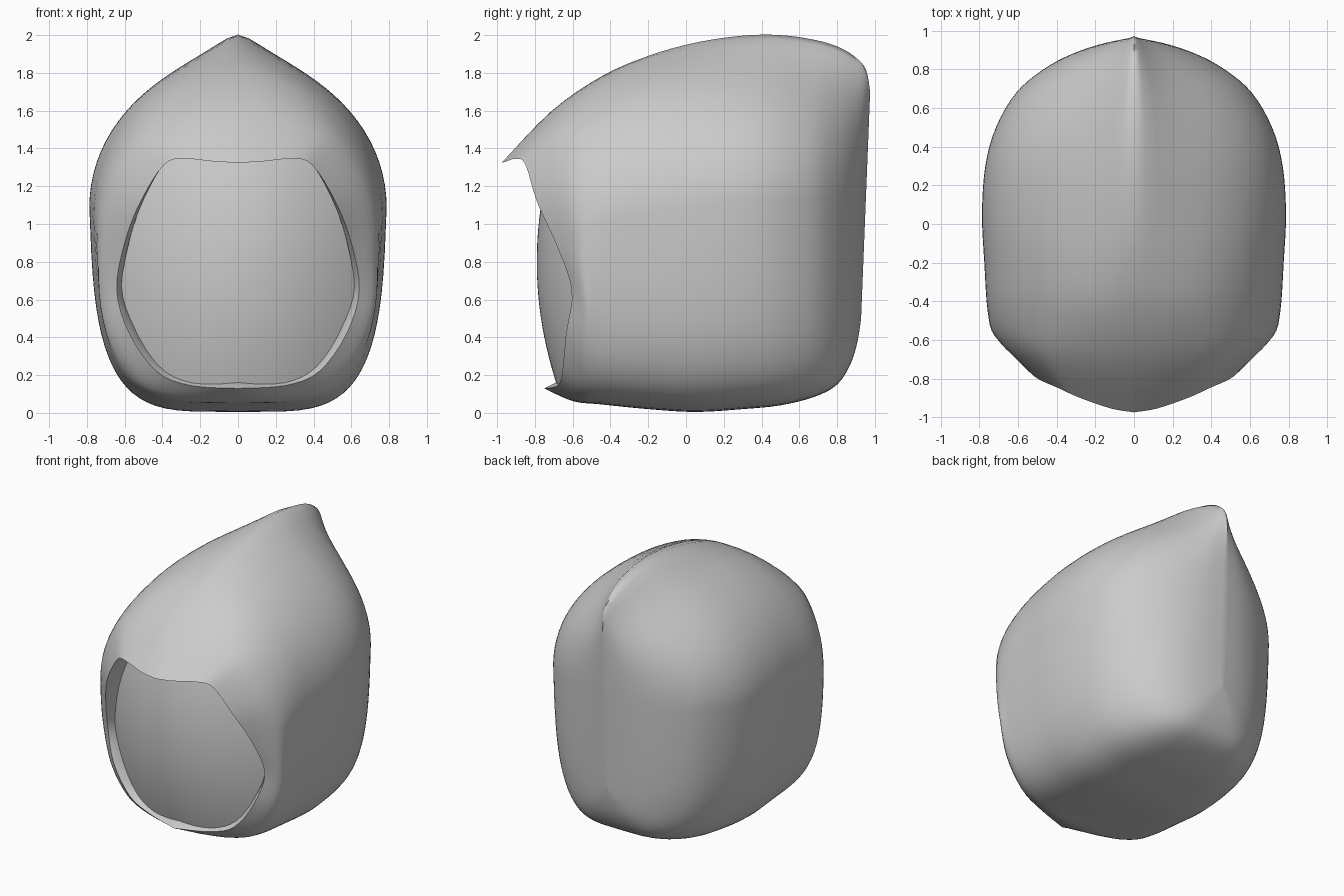
import bpy, bmesh
from math import sin, cos, pi, exp, hypot
from mathutils import Vector

cube = bpy.data.objects.get("Cube")
if cube:
    bpy.data.objects.remove(cube)

grey = bpy.data.materials.new("plain_grey")
grey.use_nodes = True
grey.diffuse_color = (0.6, 0.6, 0.6, 1)
grey.node_tree.nodes["Principled BSDF"].inputs["Base Color"].default_value = (0.6, 0.6, 0.6, 1)

KEYS = 10            # rim control spans from top to bottom
SUB = 4              # samples per span
COUNT = KEYS * SUB
MIDDLE = Vector((0, 0, 0.75))
SOFT = 0.08          # rounding of the crown ridge


def spline(points, sub):
    """Smooth curve through all the points."""
    result = []
    last = len(points) - 1
    for i in range(last):
        a, b = points[max(i - 1, 0)], points[i]
        c, d = points[i + 1], points[min(i + 2, last)]
        for j in range(sub):
            t = j / sub
            result.append(0.5 * (2 * b + (c - a) * t + (2 * a - 5 * b + 4 * c - d) * t ** 2
                                 + (3 * b - a - 3 * c + d) * t ** 3))
    return result + [points[last]]


def section(y, top, bottom, width, pinch, lean):
    """Half cross-section: peaked crown above, rounded tapering box below."""
    wide_z = bottom + (top - bottom) * 0.555
    ring = []
    for i in range(COUNT + 1):
        a = pi * i / COUNT
        s, c = max(sin(a), 0), cos(a)
        if c >= 0:
            peak = 1 - pinch * (1 - exp(-3 * (hypot(a, SOFT) - SOFT)))
            x, z = width * s, wide_z + (top - wide_z) * c * peak
        else:
            drop = (-c) ** 0.6
            x = width * s ** 0.46 * (1 - 0.05 * drop)
            z = wide_z - (wide_z - bottom) * drop
        if i in (0, COUNT):
            x = 0
        ring.append(Vector((x, y + lean * (z - 1.1), z)))
    return ring


def make_half(name, rings):
    """Skin the rings and mirror them across x."""
    bm = bmesh.new()
    grid = [[bm.verts.new(p) for p in ring] for ring in rings]
    for r, s in zip(grid, grid[1:]):
        for i in range(len(r) - 1):
            bm.faces.new((r[i], r[i + 1], s[i + 1], s[i]))
    bmesh.ops.remove_doubles(bm, verts=bm.verts, dist=0.0005)
    bmesh.ops.recalc_face_normals(bm, faces=bm.faces)
    mesh = bpy.data.meshes.new(name)
    bm.to_mesh(mesh)
    bm.free()
    mesh.materials.append(grey)
    obj = bpy.data.objects.new(name, mesh)
    bpy.context.collection.objects.link(obj)
    mirror = obj.modifiers.new("mirror", 'MIRROR')
    mirror.use_clip = True
    bpy.ops.object.select_all(action='DESELECT')
    obj.select_set(True)
    bpy.context.view_layer.objects.active = obj
    bpy.ops.object.modifier_apply(modifier="mirror")
    bpy.ops.object.shade_smooth_by_angle(angle=1.3)


# Edge of the face opening, brim to chin
rim = spline([Vector(p) for p in (
    (0, -0.975, 1.325), (0.12, -0.955, 1.33), (0.28, -0.9, 1.345), (0.39, -0.85, 1.315),
    (0.515, -0.79, 1.12), (0.6, -0.69, 0.9), (0.642, -0.605, 0.65), (0.575, -0.635, 0.42),
    (0.43, -0.655, 0.22), (0.25, -0.68, 0.145), (0, -0.75, 0.13))], SUB)

# Hood cross-sections: y, top, bottom, half width, crown pinch, lean
stations = [section(*s) for s in (
    (-0.45, 1.78, 0.045, 0.758, 0, 0),
    (-0.2, 1.89, 0.02, 0.775, 0.06, 0),
    (0.05, 1.96, 0.005, 0.787, 0.13, 0),
    (0.3, 1.997, 0.02, 0.77, 0.19, 0),
    (0.5, 2.0, 0.04, 0.715, 0.24, 0),
    (0.68, 1.975, 0.085, 0.61, 0.29, 0),
    (0.8, 1.94, 0.15, 0.47, 0.32, 0),
    (0.88, 1.89, 0.26, 0.32, 0.33, 0.01),
    (0.93, 1.82, 0.38, 0.16, 0.3, 0.03),
    (0.951, 1.7, 0.5, 0, 0.2, 0.04))]

# Cheek ring bulging between the rim and the first section
cheek = []
for i, (p, q) in enumerate(zip(rim, stations[0])):
    a = pi * i / COUNT
    mid = (p + q) / 2
    out = mid - MIDDLE
    out.y = 0
    out = out.normalized() + Vector((0, -0.2 * sin(a), 0))
    cheek.append(mid + out * (0.035 + 0.01 * cos(a) + 0.01 * sin(a)))

columns = [spline(list(col), 4) for col in zip(rim, cheek, *stations)]
shell = [list(ring) for ring in zip(*columns)]

# Rolled lip turning into the hood
lip = [Vector((p.x * 0.95, p.y + 0.06, p.z + 0.03)) for p in rim]
lining = [Vector((p.x * 0.945, p.y + 0.2, p.z + 0.035)) for p in rim]
make_half("hood", [lining, lip] + shell)

# Gently domed face behind the opening
face_rings = []
for k in range(13):
    t = k / 12
    ring = []
    for p in rim:
        x, z = p.x * t, 0.8 + (p.z - 0.8) * t
        ring.append(Vector((x, -0.79 + 0.6 * x * x + 0.25 * (z - 0.8) ** 2, z)))
    face_rings.append(ring)
make_half("face", face_rings)
